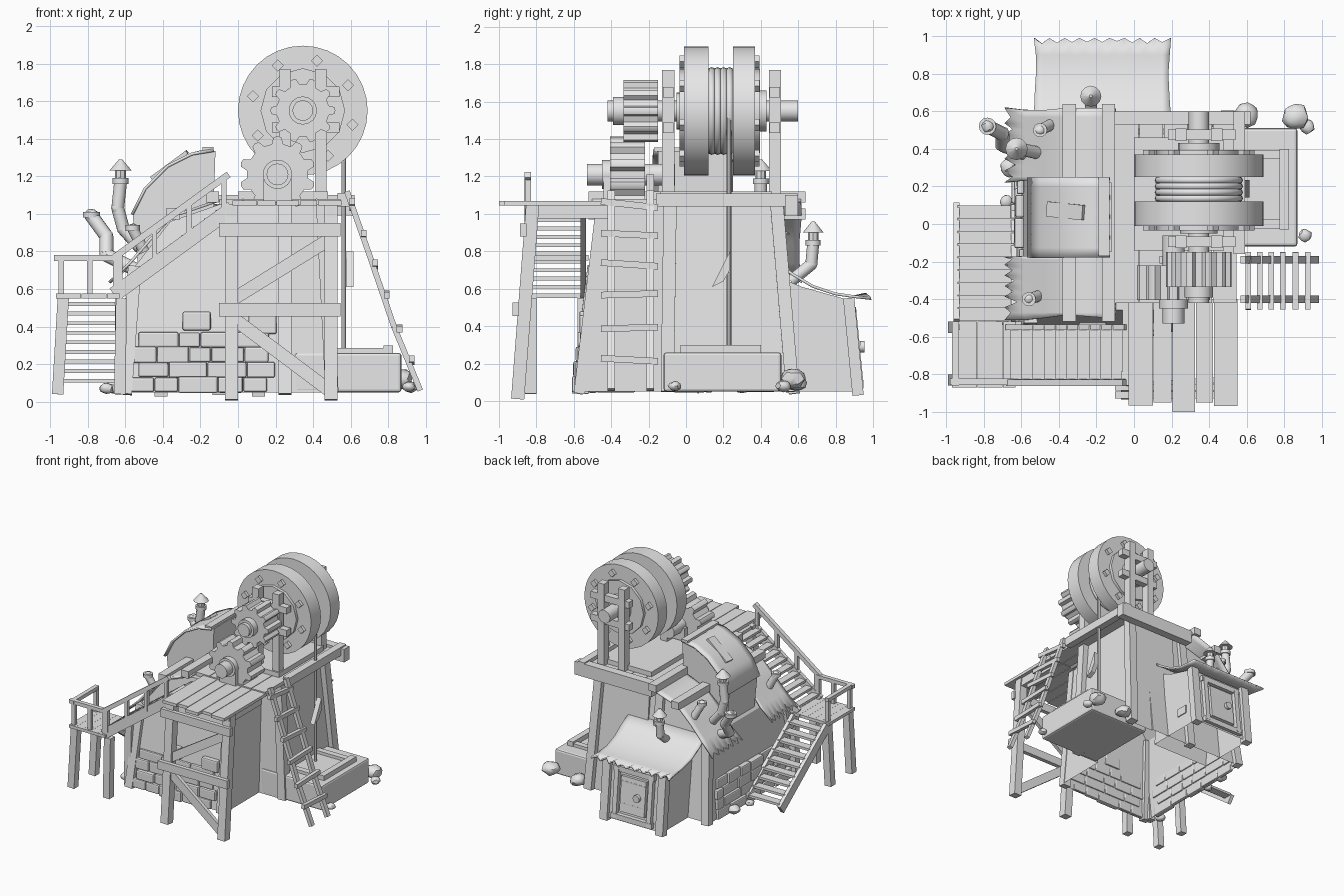
import bpy, bmesh, math, random
from mathutils import Vector, Matrix

random.seed(4)
cube = bpy.data.objects.get("Cube")
if cube:
    bpy.data.objects.remove(cube)

GREY = (0.8, 0.8, 0.8, 1)
mat = bpy.data.materials.new("plain grey")
mat.use_nodes = True
mat.diffuse_color = GREY
mat.node_tree.nodes["Principled BSDF"].inputs["Base Color"].default_value = GREY


def finish(name, bm, smooth=False, bevel=0):
    bmesh.ops.recalc_face_normals(bm, faces=bm.faces)
    me = bpy.data.meshes.new(name)
    bm.to_mesh(me)
    bm.free()
    me.materials.append(mat)
    ob = bpy.data.objects.new(name, me)
    bpy.context.collection.objects.link(ob)
    if bevel:
        mod = ob.modifiers.new("soft edge", "BEVEL")
        mod.width, mod.segments = bevel, 2
    if smooth:
        bpy.ops.object.select_all(action="DESELECT")
        bpy.context.view_layer.objects.active = ob
        ob.select_set(True)
        bpy.ops.object.shade_smooth_by_angle(angle=math.radians(40))
    return ob


def beam(name, a, b, w, d, bevel=0):
    """Square timber from a to b; w is the vertical or x size, d the other."""
    a, b = Vector(a), Vector(b)
    z = (b - a).normalized()
    ref = Vector((1, 0, 0)) if abs(z.y) > 0.7 else Vector((0, 1, 0))
    x = ref.cross(z).normalized()
    rot = Matrix((x, z.cross(x), z)).transposed().to_4x4()
    bm = bmesh.new()
    bmesh.ops.create_cube(bm, size=1, matrix=Matrix.Translation((a + b) / 2) @ rot
                          @ Matrix.Diagonal((w, d, (b - a).length, 1)))
    return finish(name, bm, bevel=bevel)


def box(name, x0, x1, y0, y1, z0, z1, bevel=0):
    return beam(name, ((x0 + x1) / 2, (y0 + y1) / 2, z0),
                ((x0 + x1) / 2, (y0 + y1) / 2, z1), x1 - x0, y1 - y0, bevel)


def rod(name, a, b, r, r2=None, n=16):
    a, b = Vector(a), Vector(b)
    m = Matrix.Translation((a + b) / 2) @ (b - a).to_track_quat("Z", "Y").to_matrix().to_4x4()
    bm = bmesh.new()
    bmesh.ops.create_cone(bm, cap_ends=True, segments=n, radius1=r,
                          radius2=r if r2 is None else r2, depth=(b - a).length, matrix=m)
    return finish(name, bm, smooth=n > 4)


def place(axis, p, q, w):
    return (p, w, q) if axis == "y" else (w, p, q)


def prism(name, prof, axis, lo, hi, smooth=False):
    bm = bmesh.new()
    ends = [[bm.verts.new(place(axis, p, q, w)) for p, q in prof] for w in (lo, hi)]
    for ring in ends:
        bm.faces.new(ring)
    n = len(prof)
    for i in range(n):
        j = (i + 1) % n
        bm.faces.new((ends[0][i], ends[0][j], ends[1][j], ends[1][i]))
    return finish(name, bm, smooth)


def open_bottom(ob):
    bm = bmesh.new()
    bm.from_mesh(ob.data)
    floor = [f for f in bm.faces if f.calc_center_median().z < 0.06]
    bmesh.ops.delete(bm, geom=floor, context="FACES")
    bm.to_mesh(ob.data)
    bm.free()


def sheet(name, prof, axis, lo, hi, jag=0, n=16):
    """Curved roof skin with a ragged lower edge."""
    bm = bmesh.new()
    last = len(prof) - 1
    sign = 1 if prof[-1][0] > prof[0][0] else -1
    rows = []
    for k, (p, q) in enumerate(prof):
        row = []
        for i in range(n + 1):
            out = jag * random.uniform(-1, -0.4) * (i % 2) if k == last else 0
            side = random.uniform(-jag, jag) * 0.3 if i in (0, n) else 0
            row.append(bm.verts.new(place(axis, p + sign * out, q - out * 0.8,
                                          lo + (hi - lo) * i / n + side)))
        rows.append(row)
    for r, s in zip(rows, rows[1:]):
        for i in range(n):
            bm.faces.new((r[i], r[i + 1], s[i + 1], s[i]))
    ob = finish(name, bm, True)
    ob.modifiers.new("thickness", "SOLIDIFY").thickness = 0.015


def stone(name, x, y, z, r, flat=1):
    bm = bmesh.new()
    bmesh.ops.create_icosphere(bm, subdivisions=2, radius=r,
                               matrix=Matrix.Translation((x, y, z)) @ Matrix.Diagonal((1, 1, flat, 1)))
    for v in bm.verts:
        v.co += Vector([random.uniform(-0.1, 0.1) * r for _ in range(3)])
    finish(name, bm, True)


# Main building and hoist tower, joined into one hollow shell
body = prism("main_walls", [(-.62, .05), (.28, .05), (.28, 1.05), (-.1, 1.05),
                            (-.36, .96), (-.55, .72)], "y", -.58, .58)
tower = prism("hoist_tower", [(-.12, .05), (.56, .05), (.48, 1.05), (-.08, 1.05)], "x", 0, .5)
for v in body.data.vertices:
    v.co.y *= 1 - 0.2 * v.co.z
for v in tower.data.vertices:
    if v.co.x > 0.1:
        v.co.x -= 0.06 * v.co.z
join = body.modifiers.new("join tower", "BOOLEAN")
join.operation, join.object = "UNION", tower
bpy.context.view_layer.objects.active = body
bpy.ops.object.modifier_apply(modifier=join.name)
bpy.data.objects.remove(tower)
open_bottom(body)
for x, y in ((-.6, -.58), (-.6, .58), (-.1, .58), (.25, -.57)):
    top = .72 if x < -.5 else 1.05
    beam("wall_post", (x, y, .04), (x + (.05 if x < -.5 else 0), y * (1 - .2 * top), top), .07, .06)
for y in (-.1, .57):
    beam("tower_post", (.5, y, .05), (.45, y * .85, 1.06), .07, .07)

# Rough stone courses on the front and left walls
for row in range(4):
    z = .09 + row * .08
    for side, start, stop in (("front", -.58, .2), ("left", -.48, .48)):
        t = start + (row % 2) * .05
        while t < stop - .05:
            w = random.uniform(.11, .22)
            e, h = min(t + w, stop), random.uniform(.038, .046)
            out = random.uniform(.02, .045)
            if side == "front":
                y = -.58 * (1 - .2 * z)
                box("front_brick", t, e - .003, y - out, y + .004, z - h, z + h, .01)
            else:
                x = -.625 + z * .1
                box("left_brick", x - out, x + .006, t, e - .003, z - h, z + h, .01)
            t = e
for x, z in ((-.22, .43), (.13, .41)):
    box("loose_brick", x - .075, x + .075, -.57, -.525, z - .05, z + .05, .01)

# Left roofs, ridge beams and the dormer
for lo, hi in ((-.5, -.16), (.22, .6)):
    sheet("left_roof", [(-.1, 1.08), (-.36, .99), (-.48, .86), (-.58, .745), (-.69, .64)], "y", lo, hi, .07, 12)
for x, z in ((-.345, 1.0), (-.135, 1.09)):
    beam("ridge_beam", (x, -.52, z), (x, .64, z), .06, .07)
arch = [(-.57, 1.0), (-.5, 1.14), (-.38, 1.26), (-.25, 1.325), (-.13, 1.345)]
prism("dormer_walls", [(-.53, .7), (-.14, .7)] + [(x + .01, z - .01) for x, z in reversed(arch)], "y", -.15, .22)
sheet("dormer_roof", arch, "y", -.18, .25, .01, 8)
beam("dormer_plank", (-.46, .08, 1.19), (-.27, .06, 1.33), .02, .08)
beam("dormer_cap", (-.16, -.17, 1.345), (-.16, .25, 1.345), .02, .06)

# Upper platform
for i in range(5):
    x = -.1 + i * .13
    box("platform_plank", x, x + .125, -.42, .58 + random.uniform(-.03, .02), 1.05, 1.08)
box("platform_frame", 0, .48, -.14, .46, 1.08, 1.12)
box("back_beam", -.1, .62, .53, .6, .99, 1.1)
box("side_beam", .53, .59, -.16, .6, 1.04, 1.11)

# Front deck on braced legs
for x0, x1, front in ((-.03, .1, -.965), (.105, .2, -.95), (.205, .325, -1), (.33, .42, -.95), (.425, .55, -.97)):
    box("deck_plank", x0, x1, front, -.4, 1.045, 1.07)
for x in (-.035, .495):
    beam("deck_leg", (x, -.9, .01), (x, -.82, 1.05), .07, .07)
    beam("deck_bearer", (x, -.86, 1.01), (x, -.42, 1.01), .07, .05)
for z, y in ((.915, -.87), (.49, -.91)):
    beam("deck_cross_rail", (-.1, y, z), (.545, y, z), .07, .035)
beam("upper_brace", (-.02, -.86, .55), (.48, -.83, .86), .07, .03)
beam("lower_brace", (-.02, -.88, .44), (.5, -.9, .05), .07, .03)

# Landing with railing
for i in range(5):
    x = -.97 + i * .068
    box("landing_plank", x, x + .067, -.87, -.52, .55, .575)
for x in (-.94, -.63):
    for y in (-.83, -.55):
        beam("landing_leg", (x - .02 * (x < -.9), y, .04), (x + .01, y, .55), .06, .06)
for x, y in ((-.94, -.84), (-.79, -.84), (-.65, -.84), (-.94, -.55)):
    box("rail_post", x - .015, x + .015, y - .015, y + .015, .56, .76)
beam("landing_rail", (-.98, -.84, .765), (-.64, -.84, .765), .03, .035)
beam("landing_side_rail", (-.95, -.86, .765), (-.95, -.52, .765), .03, .035)

# Upper stair rising to the deck
for y in (-.84, -.55):
    beam("upper_stringer", (-.66, y, .57), (-.03, y, 1.03), .08, .03)
for i in range(10):
    x, z = -.63 + i * .06, .6 + i * .0445
    box("upper_tread", x - .03, x + .03, -.84, -.54, z, z + .02)
for i in range(4):
    x, z = -.63 + i * .185, .6 + i * .138
    box("stair_rail_post", x - .014, x + .014, -.86, -.83, z, z + .19)
beam("stair_rail", (-.67, -.845, .76), (-.05, -.845, 1.21), .035, .035)

# Lower stair running back down to the ground
for x in (-.945, -.64):
    beam("lower_stringer", (x, -.53, .54), (x, .09, .07), .08, .03)
for i in range(9):
    y, z = -.48 + i * .068, .51 - i * .051
    box("lower_tread", -.94, -.64, y - .035, y + .035, z, z + .02)

# Side ladder, slightly bowed
path = [(.97, .06), (.83, .4), (.7, .78), (.58, 1.12)]
for y in (-.4, -.19):
    for (xa, za), (xb, zb) in zip(path, path[1:]):
        beam("ladder_rail", (xa, y, za), (xb, y, zb), .03, .04)
for z in (.22, .39, .57, .73, .89, 1.05):
    x = .985 - .38 * (z - .06)
    tilt = random.uniform(-.005, .02)
    beam("ladder_rung", (x, -.455, z + tilt), (x, -.15, z - tilt), .035, .03)

# Winding wheels, drum cable and axle
CX, CZ = .345, 1.55
for lo, hi, face in ((-.01, .12, -.02), (.25, .37, .38)):
    rod("winding_wheel", (CX, lo, CZ), (CX, hi, CZ), .345, n=32)
    rod("wheel_collar", (CX, face - .015, CZ), (CX, face + .015, CZ), .225, n=12)
    for i in range(8):
        a = math.radians(45 * i - 16)
        x, z = CX + .275 * math.cos(a), CZ + .275 * math.sin(a)
        rod("wheel_bolt", (x, face - .014, z), (x, face + .014, z), .032, n=4)
rod("drum", (CX, .1, CZ), (CX, .27, CZ), .205, n=32)
for i in range(4):
    bpy.ops.mesh.primitive_torus_add(location=(CX, .137 + i * .032, CZ), rotation=(math.pi / 2, 0, 0),
                                     major_radius=.215, minor_radius=.02, major_segments=32, minor_segments=8)
    coil = bpy.context.object
    coil.name = "cable_coil"
    coil.data.materials.append(mat)
    bpy.ops.object.shade_smooth()
rod("main_axle", (CX, -.42, CZ), (CX, .6, CZ), .055)
for lo, hi, r in ((-.39, -.33, .075), (-.05, -.02, .1), (.39, .43, .11)):
    rod("axle_collar", (CX, lo, CZ), (CX, hi, CZ), r)
for y in (-.095, .475):
    for x in (.25, .44):
        beam("wheel_post", (x, y, 1.05), (x, y, 1.77), .06, .065)
    for z in (1.46, 1.65):
        beam("bearing_bar", (.18, y, z), (.54, y, z), .055, .055)


# Meshing gears
def gear(name, x, z, lo, hi, r, turn):
    prof = []
    for i in range(10):
        for step, k in ((-.3, .82), (-.17, .99), (0, 1.02), (.17, .99), (.3, .82)):
            a = math.tau * (i + step + turn) / 10
            prof.append((x + r * k * math.cos(a), z + r * k * math.sin(a)))
    prism(name, prof, "y", lo, hi, True)


gear("upper_gear", CX, CZ, -.335, -.15, .17, 0)
gear("lower_gear", .21, 1.21, -.405, -.22, .2, .5)
rod("lower_axle", (.21, -.53, 1.21), (.21, -.06, 1.21), .058)
rod("lower_axle_collar", (.21, -.45, 1.21), (.21, -.4, 1.21), .078)
for y in (-.42, -.19):
    box("gear_bearing", .135, .285, y - .02, y + .02, 1.06, 1.21)

# Hanging rope with a torn cloth
rod("rope", (.563, .23, .1), (.563, .23, CZ), .013, n=8)
prism("torn_cloth", [(.235, .8), (.14, .61), (.2, .64), (.235, .7)], "x", .575, .615)

# Basin with kerb and stones
box("basin", .3, .87, -.12, .51, .05, .26, .015)
for x in (.38, .8):
    box("kerb_side", x - .025, x + .025, -.03, .4, .25, .3)
for y in (0, .37):
    box("kerb_end", .36, .82, y - .025, y + .025, .25, .285)
for spot in ((.86, .57, .12, .07), (.6, .58, .1, .065), (.92, .52, .08, .04), (.91, -.06, .08, .035),
             (-.7, -.5, .07, .04), (-.66, .3, .08, .05), (-.68, .12, .07, .035)):
    stone("stone", *spot, .75)

# Back shed with cloth roof, framed door and latch
open_bottom(prism("shed_walls", [(.4, .05), (.92, .05), (.87, .54), (.62, .61), (.45, .68)], "x", -.42, .12))
sheet("cloth_roof", [(.48, .75), (.58, .68), (.68, .62), (.8, .58), (.9, .565), (.99, .555)], "x", -.53, .19, .035, 18)
for x in (-.41, .11):
    beam("shed_post", (x, .92, .03), (x, .87, .55), .07, .06)
for x in (-.31, .01):
    beam("door_jamb", (x, .93, .08), (x, .89, .49), .04, .04)
for z in (.09, .48):
    beam("door_rail", (-.34, .935 - z * .1, z), (.04, .935 - z * .1, z), .045, .045)
beam("door_panel", (-.15, .925, .14), (-.15, .895, .43), .23, .03)
for z in (.2, .38):
    beam("door_strap", (-.26, .938 - z * .1, z), (-.04, .938 - z * .1, z), .03, .03)
rod("door_latch", (-.2, .93, .29), (-.2, .955, .29), .03)
box("shed_patch", .1, .128, .7, .8, .17, .24)


# Bent stove pipes with little caps
def pipe(pts, r, cap):
    for a, b in zip(pts, pts[1:]):
        rod("stove_pipe", a, b, r, n=12)
        stone("pipe_elbow", *b, r * 1.02)
    x, y, z = pts[-1]
    rod("pipe_mouth", (x, y, z - .01), (x, y, z + .02), r * 1.25, n=12)
    if cap:
        rod("cap_cage", (x, y, z + .01), (x, y, z + .07), r * .85, n=8)
        rod("pipe_cap", (x, y, z + .06), (x, y, z + .12), r * 1.75, .008, 12)


pipe([(-.52, .38, .82), (-.61, .4, .92), (-.64, .4, 1.03), (-.625, .4, 1.17)], .034, True)
pipe([(-.54, .36, .7), (-.7, .42, .78), (-.7, .48, .88), (-.78, .52, .99)], .037, False)
pipe([(-.23, .56, .64), (-.23, .67, .73), (-.23, .68, .84)], .032, True)
pipe([(-.44, .53, .88), (-.5, .5, 1.0)], .03, False)
pipe([(-.5, -.38, .8), (-.56, -.4, .92)], .03, False)
